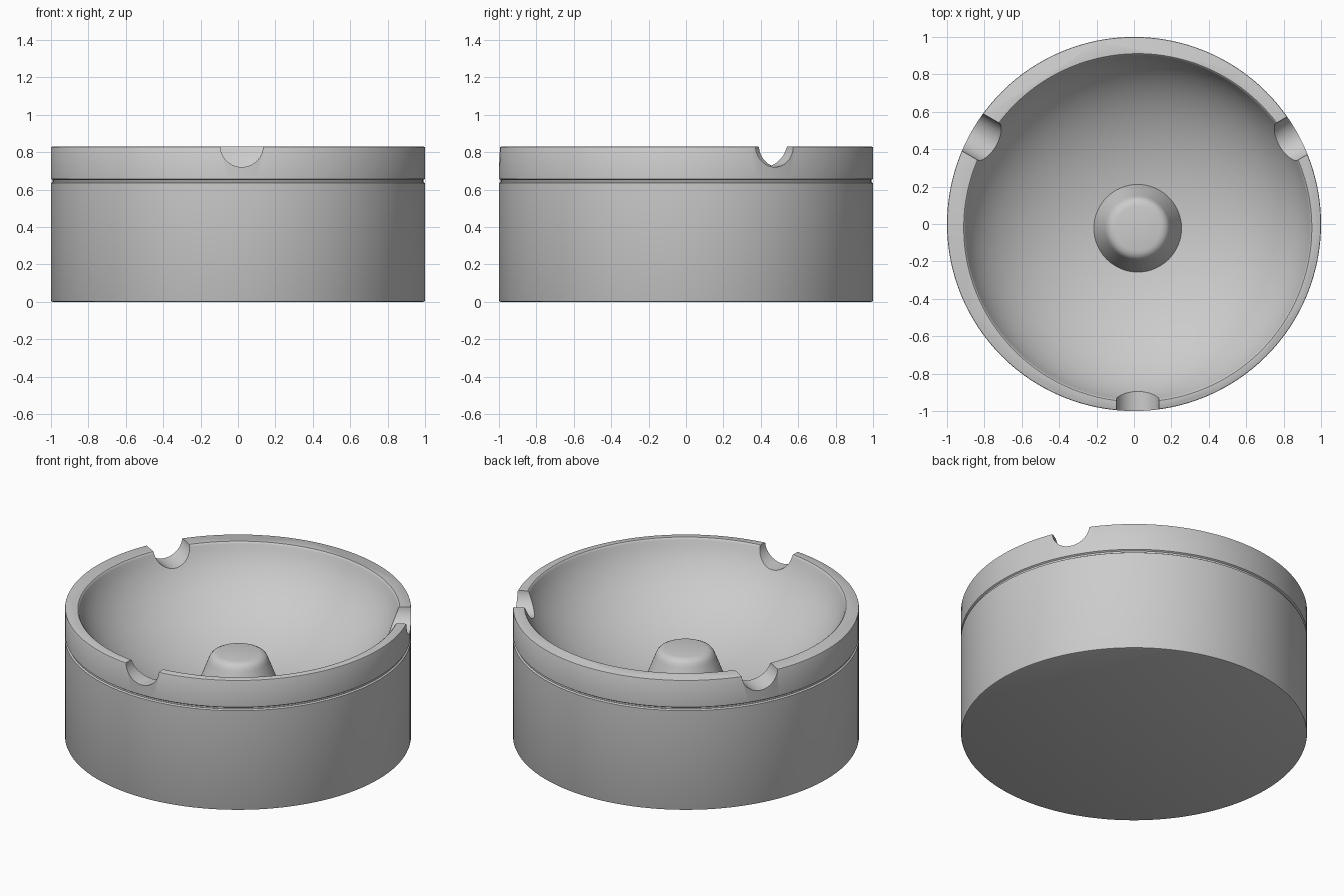
import bpy, bmesh, math
from mathutils import Matrix

if "Cube" in bpy.data.objects:
    bpy.data.objects.remove(bpy.data.objects["Cube"])

SEG = 128
CX, CY = 0.02, -0.02      # bowl, notches and post share a slightly shifted centre
H = 0.83


def lathe(name, profile, x=0.0, y=0.0, seg=SEG):
    """Revolve (radius, z) points, listed bottom to top, into a closed solid."""
    bm = bmesh.new()
    rings = []
    for r, z in profile:
        if r < 1e-5:
            rings.append([bm.verts.new((x, y, z))])
        else:
            rings.append([bm.verts.new((x + r * math.cos(2 * math.pi * i / seg),
                                        y + r * math.sin(2 * math.pi * i / seg), z))
                          for i in range(seg)])
    for a, b in zip(rings, rings[1:]):
        for i in range(seg):
            j = (i + 1) % seg
            if len(a) == 1:
                bm.faces.new((a[0], b[j], b[i]))
            elif len(b) == 1:
                bm.faces.new((a[i], a[j], b[0]))
            else:
                bm.faces.new((a[i], a[j], b[j], b[i]))
    for ring in (rings[0], rings[-1]):
        if len(ring) > 1:
            bm.faces.new(ring)
    return finish(name, bm)


def finish(name, bm):
    bmesh.ops.recalc_face_normals(bm, faces=bm.faces[:])
    me = bpy.data.meshes.new(name)
    bm.to_mesh(me)
    bm.free()
    ob = bpy.data.objects.new(name, me)
    bpy.context.collection.objects.link(ob)
    return ob


def activate(ob):
    bpy.ops.object.select_all(action='DESELECT')
    ob.select_set(True)
    bpy.context.view_layer.objects.active = ob


def cut(ob, cutter):
    mod = ob.modifiers.new("cut", 'BOOLEAN')
    mod.operation = 'DIFFERENCE'
    mod.solver = 'EXACT'
    mod.object = cutter
    activate(ob)
    bpy.ops.object.modifier_apply(modifier=mod.name)
    bpy.data.objects.remove(cutter)


# Outer body with a shallow groove and slightly softened edges
body = lathe("ashtray_body", [
    (0.99, 0), (0.998, 0.003), (1, 0.008),
    (1, 0.636), (0.991, 0.642), (0.991, 0.652), (1, 0.658),
    (1, H - 0.006), (0.998, H - 0.002), (0.994, H)])

# Bowl hollow: lower part of an ellipsoid, ending in a small softened lip
A, C = 0.945, 0.62
lip_r, lip_z = 0.922, H - 0.012
zc = lip_z + C * math.sqrt(1 - (lip_r / A) ** 2)
end = math.asin(lip_r / A)
N = 28
bowl = [(A * math.sin(end * i / N), zc - C * math.cos(end * i / N)) for i in range(N + 1)]
bowl += [(0.925, H - 0.005), (0.931, H), (0.931, H + 0.2)]
cut(body, lathe("bowl_cutter", bowl, CX, CY))

# Three round notches in the rim, 120 degrees apart
for deg in (-90, 30, 150):
    bm = bmesh.new()
    bmesh.ops.create_cone(bm, cap_ends=True, segments=64, radius1=0.115, radius2=0.115, depth=0.7,
                          matrix=Matrix.Translation((CX, CY, H + 0.006))
                          @ Matrix.Rotation(math.radians(deg), 4, 'Z')
                          @ Matrix.Translation((0.9, 0, 0))
                          @ Matrix.Rotation(math.pi / 2, 4, 'Y'))
    cut(body, finish("notch_cutter", bm))

# Tapered centre post with a rounded top
post = lathe("centre_post", [
    (0.255, 0.30), (0.174, 0.51), (0.166, 0.529), (0.154, 0.543),
    (0.138, 0.551), (0.12, 0.555), (0, 0.555)], CX, CY - 0.003, 64)

for ob in (body, post):
    activate(ob)
    bpy.ops.object.shade_smooth_by_angle(angle=math.radians(30))
